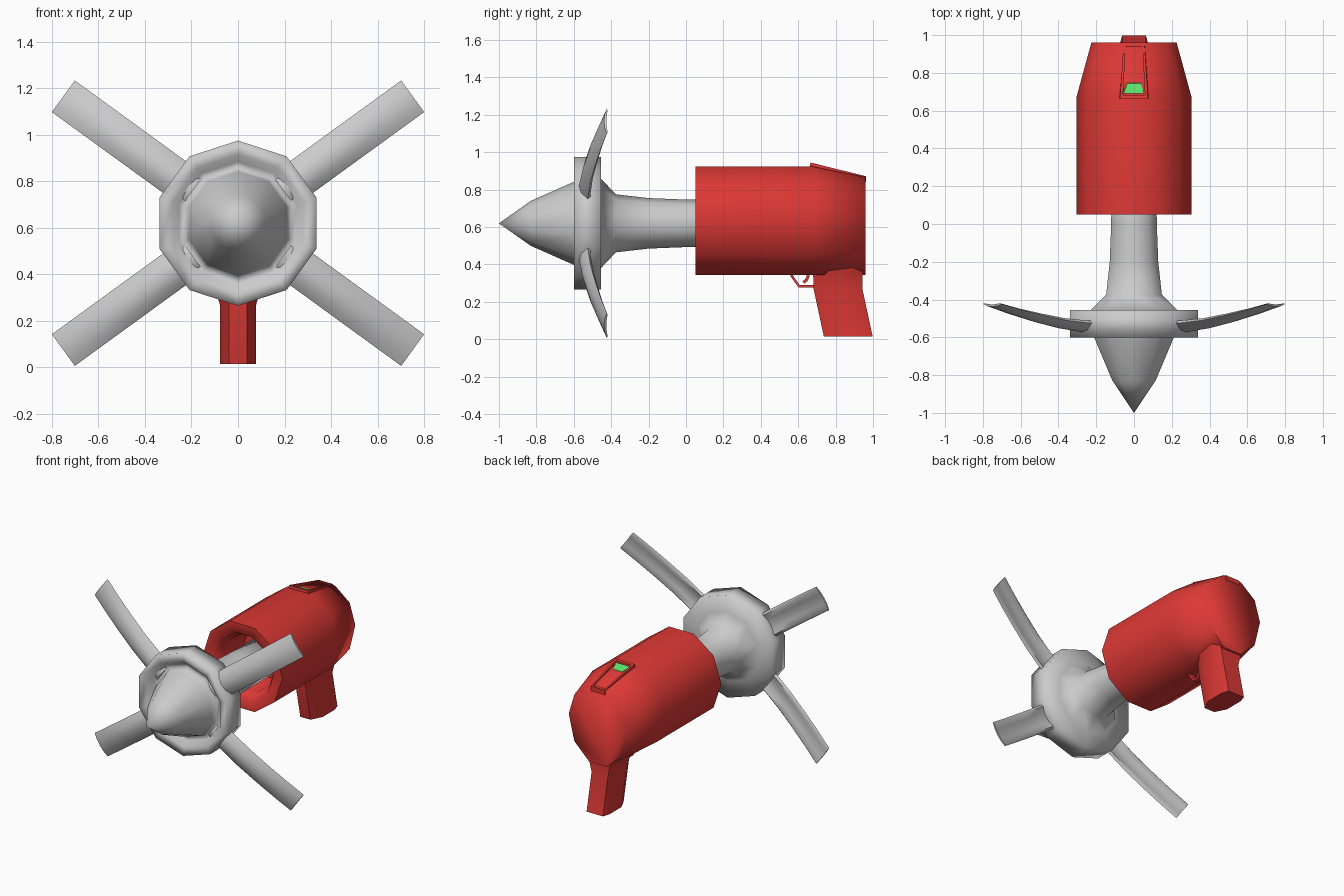
import bpy, bmesh
from math import sin, cos, pi, radians
from mathutils import Vector, Matrix

if "Cube" in bpy.data.objects:
    bpy.data.objects.remove(bpy.data.objects["Cube"])

AXIS = 0.62


def material(name, rgb):
    m = bpy.data.materials.new(name)
    m.diffuse_color = (*rgb, 1)
    m.use_nodes = True
    m.node_tree.nodes["Principled BSDF"].inputs["Base Color"].default_value = m.diffuse_color
    return m


red = material("red_plastic", (0.72, 0.04, 0.035))
green = material("green_glow", (0.1, 0.75, 0.15))


def loft(name, rings, mat=None, angle=35, caps=True):
    """Skin a list of equal-length point rings; a ring may shrink to a point."""
    bm = bmesh.new()
    vs = [[bm.verts.new(p) for p in r] for r in rings]
    n = len(rings[0])
    for a, b in zip(vs, vs[1:]):
        for i in range(n):
            j = (i + 1) % n
            bm.faces.new((a[i], a[j], b[j], b[i]))
    if caps:
        bm.faces.new(vs[0])
        bm.faces.new(vs[-1])
    bmesh.ops.remove_doubles(bm, verts=bm.verts, dist=0.0005)
    bmesh.ops.recalc_face_normals(bm, faces=bm.faces)
    me = bpy.data.meshes.new(name)
    bm.to_mesh(me)
    bm.free()
    ob = bpy.data.objects.new(name, me)
    bpy.context.collection.objects.link(ob)
    if mat:
        me.materials.append(mat)
    bpy.ops.object.select_all(action='DESELECT')
    ob.select_set(True)
    bpy.context.view_layer.objects.active = ob
    bpy.ops.object.shade_smooth_by_angle(angle=radians(angle))
    return ob


def decagon(y, r, start=90, z=AXIS, sx=1, top=1):
    pts = []
    for k in range(10):
        a = radians(start + 36 * k)
        h = r * sin(a)
        pts.append((r * cos(a) * sx, y, z + (h * top if h > 0 else h)))
    return pts


# nose cone, hub ring and shaft: one turned ten-sided profile
profile = [(-1.0, 0.0001), (-0.83, 0.12), (-0.6, 0.222), (-0.555, 0.235),
           (-0.555, 0.265), (-0.595, 0.295), (-0.6, 0.355), (-0.455, 0.355),
           (-0.455, 0.24), (-0.375, 0.155), (-0.2, 0.135), (0.0, 0.127),
           (0.3, 0.124)]
loft("nose_hub_and_shaft", [decagon(y, r) for y, r in profile], angle=100)

# four swept blades with a bowed cross-section (across, front/back offset)
section = [(-0.084, 0.010), (-0.045, -0.022), (0, -0.032), (0.045, -0.022),
           (0.084, 0.010), (0.07, 0.022), (0.035, 0.008), (0, 0.004),
           (-0.035, 0.008), (-0.07, 0.022)]
sweep = [(0.24, -0.54, 1.15), (0.36, -0.535, 1.1), (0.5, -0.52, 0.95),
         (0.65, -0.493, 0.8), (0.8, -0.46, 0.55), (0.928, -0.427, 0.35)]
for k, ang in enumerate((36, 144, 216, 324)):
    rot = Matrix.Rotation(-radians(ang), 4, 'Y')
    rings = [[rot @ Vector((r, y + d * t, w)) + Vector((0, 0, AXIS))
              for w, d in section] for r, y, t in sweep]
    loft(f"blade_{k + 1}", rings, angle=60)

# hollow-mouthed body with tapered rear
B = 0.635
body = [decagon(0.3, 0.17, 0, B), decagon(0.12, 0.195, 0, B),
        decagon(0.05, 0.235, 0, B), decagon(0.05, 0.305, 0, B),
        decagon(0.67, 0.305, 0, B),
        decagon(0.96, 0.305, 0, B, sx=0.74, top=0.8)]
loft("body", body, red, angle=80)


# pistol grip, flaring where it joins the body
def grip_ring(z, y0, y1, w):
    d = y1 - y0
    return [(-w * 0.5, y0, z), (w * 0.5, y0, z), (w, y0 + d * 0.3, z),
            (w, y0 + d * 0.8, z), (w * 0.8, y1, z), (-w * 0.8, y1, z),
            (-w, y0 + d * 0.8, z), (-w, y0 + d * 0.3, z)]


loft("grip", [grip_ring(0.45, 0.68, 0.945, 0.14),
              grip_ring(0.345, 0.68, 0.945, 0.1),
              grip_ring(0.27, 0.682, 0.943, 0.078),
              grip_ring(0.015, 0.737, 0.998, 0.078)], red, angle=50)


# trigger guard and trigger: flat strips swept along side-view paths
def strip(name, path, half_w, t):
    rings = []
    for i, (y, z) in enumerate(path):
        a = Vector(path[max(i - 1, 0)])
        b = Vector(path[min(i + 1, len(path) - 1)])
        d = (b - a).normalized() * t
        rings.append([(sx * half_w, y - s * d.y, z + s * d.x)
                      for sx, s in ((-1, -1), (1, -1), (1, 1), (-1, 1))])
    loft(name, rings, red)


strip("trigger_guard", [(0.55, 0.37), (0.568, 0.335), (0.604, 0.284),
                        (0.70, 0.284)], 0.02, 0.007)
strip("trigger", [(0.65, 0.37), (0.652, 0.335), (0.642, 0.315),
                  (0.628, 0.304)], 0.012, 0.008)


# sight housing on the sloped rear: a rim around a sunken channel
def quad(w0, y0, z0, w1, y1, z1):
    return [(-w0, y0, z0), (w0, y0, z0), (w1, y1, z1), (-w1, y1, z1)]


loft("sight_housing", [quad(0.085, 0.66, 0.88, 0.055, 0.962, 0.84),
                       quad(0.074, 0.665, 0.945, 0.055, 0.962, 0.872),
                       quad(0.058, 0.682, 0.941, 0.044, 0.958, 0.873),
                       quad(0.058, 0.682, 0.915, 0.044, 0.958, 0.868)],
     red, angle=20)

# green light at the wide end of the sight channel
loft("sight_light", [quad(0.055, 0.69, 0.905, 0.046, 0.755, 0.89),
                     quad(0.055, 0.69, 0.932, 0.035, 0.745, 0.912)], green)
